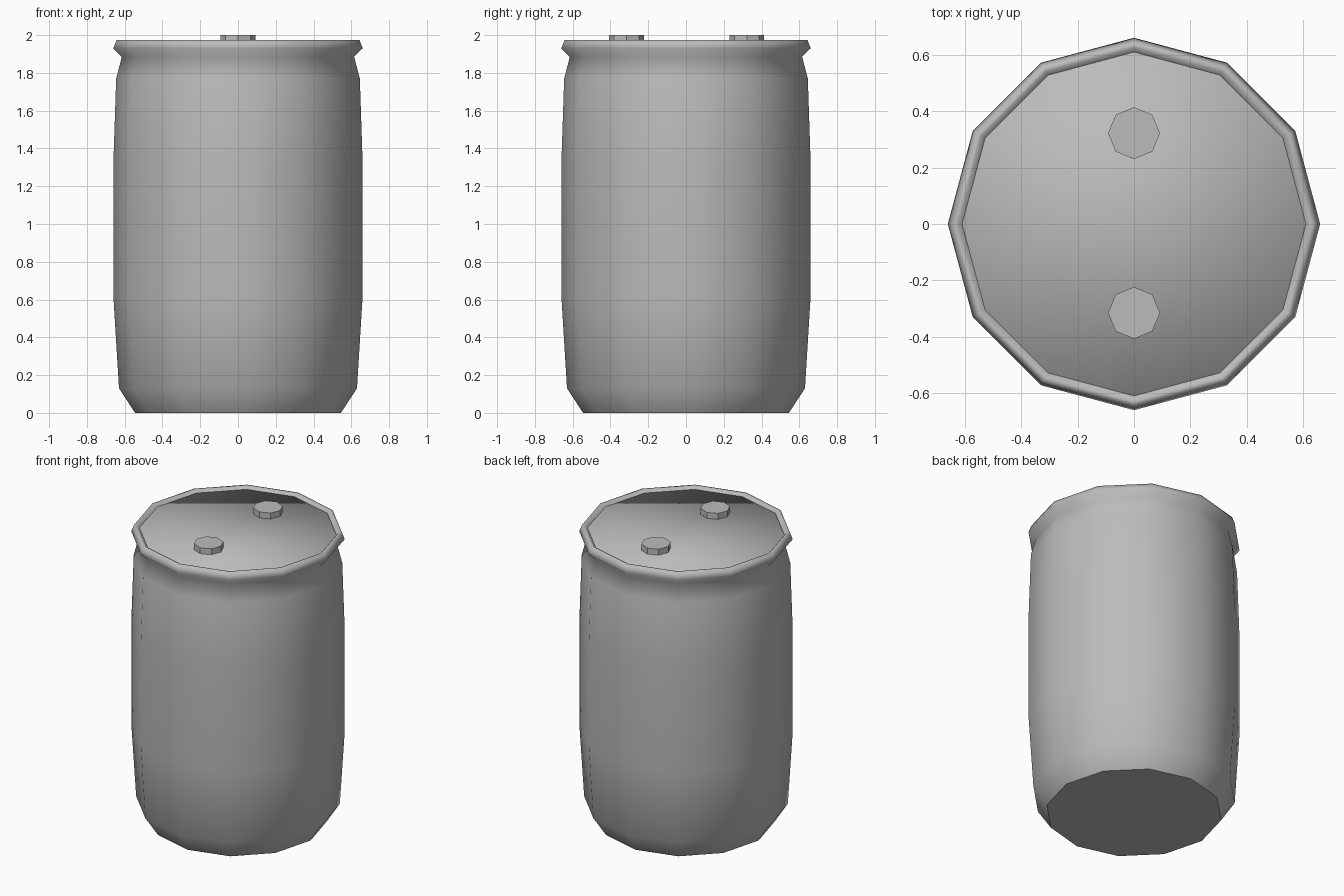
import bpy, bmesh, math

if "Cube" in bpy.data.objects:
    bpy.data.objects.remove(bpy.data.objects["Cube"], do_unlink=True)

grey = bpy.data.materials.new("plain_grey")
grey.use_nodes = True
colour = (0.5, 0.5, 0.5, 1)
grey.diffuse_color = colour
grey.node_tree.nodes["Principled BSDF"].inputs["Base Color"].default_value = colour


def lathe(name, profile, sides, cap_bottom=False, cap_top=False, smooth=True, y=0):
    """Turn (radius, height) points about a vertical axis, with optional flat caps."""
    bm = bmesh.new()
    rings = []
    for r, z in profile:
        angles = [math.tau * i / sides for i in range(sides)]
        rings.append([bm.verts.new((r * math.cos(a), y + r * math.sin(a), z)) for a in angles])
    for low, high in zip(rings, rings[1:]):
        for i in range(sides):
            j = (i + 1) % sides
            bm.faces.new((low[i], low[j], high[j], high[i]))
    for f in bm.faces:
        f.smooth = smooth
    if cap_top:
        bm.faces.new(rings[-1]).smooth = smooth
    if cap_bottom:
        base = bm.faces.new(rings[0][::-1])
        for e in base.edges:
            e.smooth = False
    mesh = bpy.data.meshes.new(name)
    bm.to_mesh(mesh)
    bm.free()
    mesh.materials.append(grey)
    obj = bpy.data.objects.new(name, mesh)
    bpy.context.collection.objects.link(obj)
    return obj


# Barrel wall with chamfered foot, narrowed neck and rolled rim
wall = [(0.545, 0), (0.63, 0.13), (0.66, 0.62), (0.66, 1.32), (0.645, 1.77),
        (0.615, 1.885), (0.66, 1.93), (0.643, 1.975), (0.625, 1.975), (0.605, 1.95)]
lathe("barrel_body", wall, 12, cap_bottom=True)

# Lid, its softened edge tucked inside the rim
lathe("lid", [(0.63, 1.915), (0.607, 1.96)], 12, cap_top=True)

# Two stoppers
for side, y in (("front", -0.315), ("back", 0.322)):
    lathe(side + "_stopper", [(0.092, 1.95), (0.092, 2.0)], 8,
          cap_bottom=True, cap_top=True, smooth=False, y=y)
